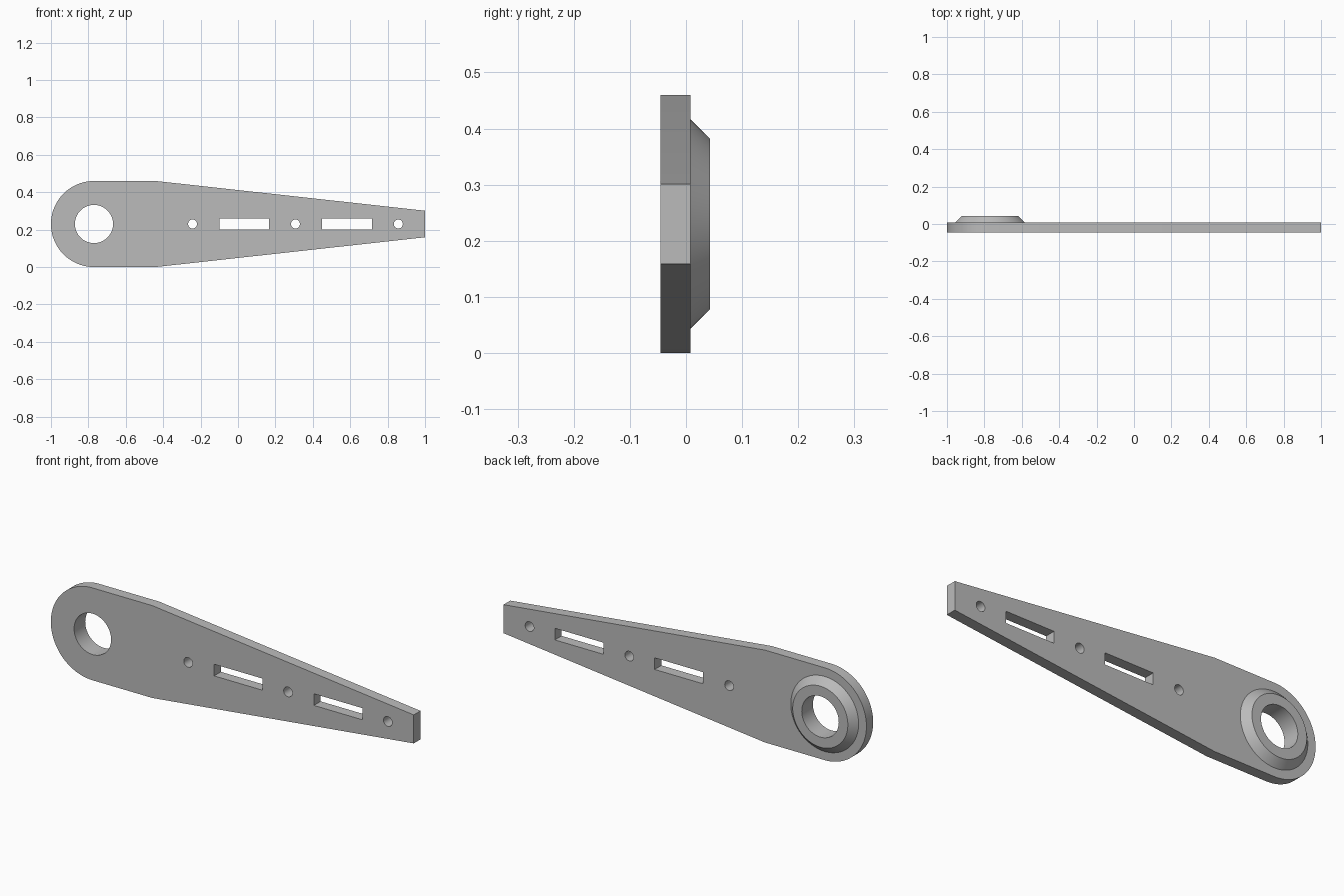
import bpy
import bmesh
from math import sin, cos, pi, radians

cube = bpy.data.objects.get("Cube")
if cube:
    bpy.data.objects.remove(cube)

grey = bpy.data.materials.new("plain grey")
grey.use_nodes = True
tone = (0.5, 0.5, 0.5, 1)
grey.diffuse_color = tone
grey.node_tree.nodes["Principled BSDF"].inputs["Base Color"].default_value = tone

MID = 0.23                      # height of the arm's centre line
PIVOT = -0.77                   # x of the big pivot hole
BORE = 0.102
FRONT, BACK, BOSS_TOP = -0.045, 0.008, 0.043


def arc(x, r, start, end, n):
    """Points on an arc centred on the centre line."""
    return [(x + r * cos(start + (end - start) * i / n),
             MID + r * sin(start + (end - start) * i / n)) for i in range(n + 1)]


def circle(x, r, n):
    return arc(x, r, 0, 2 * pi, n)[:-1]


def slot(x0, x1, half):
    return [(x0, MID - half), (x1, MID - half), (x1, MID + half), (x0, MID + half)]


def finish(obj):
    """Weld, face outwards, colour and shade."""
    bm = bmesh.new()
    bm.from_mesh(obj.data)
    bmesh.ops.remove_doubles(bm, verts=bm.verts, dist=0.0001)
    bmesh.ops.recalc_face_normals(bm, faces=bm.faces)
    bm.to_mesh(obj.data)
    bm.free()
    obj.data.materials.clear()
    obj.data.materials.append(grey)
    bpy.ops.object.select_all(action='DESELECT')
    obj.select_set(True)
    bpy.context.view_layer.objects.active = obj
    bpy.ops.object.shade_smooth_by_angle(angle=radians(30))


# Arm plate: rounded end, straight shoulders, long taper, with holes and slots
outline = arc(PIVOT, 0.23, pi / 2, 3 * pi / 2, 64)
outline += [(-0.44, 0), (1, MID - 0.071), (1, MID + 0.071), (-0.44, 2 * MID)]
loops = [outline, circle(PIVOT, BORE, 96)]
loops += [circle(x, 0.024, 32) for x in (-0.243, 0.307, 0.857)]
loops += [slot(x, x + 0.267, 0.029) for x in (-0.1, 0.45)]

curve = bpy.data.curves.new("arm_plate", 'CURVE')
curve.dimensions = '2D'
curve.fill_mode = 'BOTH'
curve.extrude = (BACK - FRONT) / 2
for points in loops:
    spline = curve.splines.new('POLY')
    spline.points.add(len(points) - 1)
    for p, (x, z) in zip(spline.points, points):
        p.co = (x, z, 0, 1)
    spline.use_cyclic_u = True
plate = bpy.data.objects.new("arm_plate", curve)
bpy.context.collection.objects.link(plate)
plate.rotation_euler.x = pi / 2
plate.location.y = (FRONT + BACK) / 2
bpy.ops.object.select_all(action='DESELECT')
plate.select_set(True)
bpy.context.view_layer.objects.active = plate
bpy.ops.object.convert(target='MESH')
plate = bpy.context.view_layer.objects.active
finish(plate)

# Pivot boss: bevelled ring standing on the back of the plate
profile = [(0.187, BACK), (0.152, BOSS_TOP), (BORE, BOSS_TOP), (BORE, BACK)]
mesh = bpy.data.meshes.new("pivot_boss")
bm = bmesh.new()
rings = [[bm.verts.new((x, y, z)) for x, z in circle(PIVOT, r, 96)] for r, y in profile]
for a, b in zip(rings, rings[1:] + rings[:1]):
    for i in range(len(a)):
        bm.faces.new((a[i - 1], a[i], b[i], b[i - 1]))
bm.to_mesh(mesh)
bm.free()
boss = bpy.data.objects.new("pivot_boss", mesh)
bpy.context.collection.objects.link(boss)
finish(boss)
